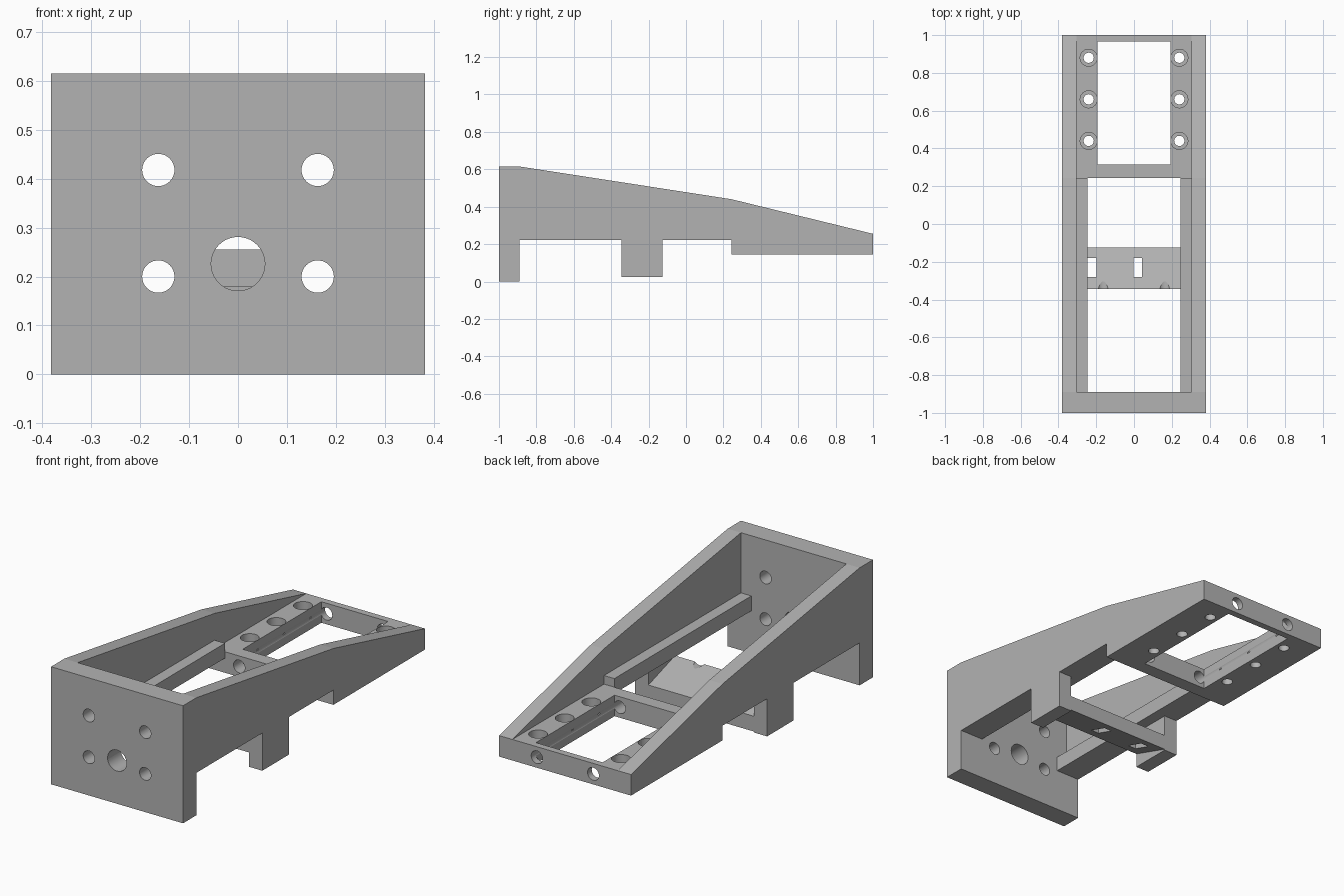
import bpy
import bmesh
import math
from mathutils import Matrix, Vector

if "Cube" in bpy.data.objects:
    bpy.data.objects.remove(bpy.data.objects["Cube"])

grey = bpy.data.materials.new("plain grey")
grey.use_nodes = True
grey.diffuse_color = (0.45, 0.45, 0.45, 1)
grey.node_tree.nodes["Principled BSDF"].inputs["Base Color"].default_value = (0.45, 0.45, 0.45, 1)

HALF, INNER, RAIL = 0.382, 0.305, 0.245   # half widths: outside, between walls, between rails
FRONT, STEP = -0.89, 0.243                # inside of front plate, start of tray
BR0, BR1 = -0.345, -0.125                 # bridge front and back
FLOOR, RAIL_TOP, TRAY_TOP = 0.222, 0.30, 0.255


def finish(name, bm):
    bmesh.ops.recalc_face_normals(bm, faces=bm.faces)
    mesh = bpy.data.meshes.new(name)
    bm.to_mesh(mesh)
    bm.free()
    mesh.materials.append(grey)
    ob = bpy.data.objects.new(name, mesh)
    bpy.context.scene.collection.objects.link(ob)
    return ob


def prism(name, outline, half):
    """Extrude a (y, z) outline across x."""
    bm = bmesh.new()
    face = bm.faces.new([bm.verts.new((-half, y, z)) for y, z in outline])
    side = bmesh.ops.extrude_face_region(bm, geom=[face])["geom"]
    bmesh.ops.translate(bm, vec=(2 * half, 0, 0),
                        verts=[v for v in side if isinstance(v, bmesh.types.BMVert)])
    return finish(name, bm)


def box(x0, x1, y0, y1, z0, z1):
    bm = bmesh.new()
    size = Vector((x1 - x0, y1 - y0, z1 - z0))
    mid = Vector((x0 + x1, y0 + y1, z0 + z1)) / 2
    bmesh.ops.create_cube(bm, size=1, matrix=Matrix.Translation(mid) @ Matrix.Diagonal(size).to_4x4())
    return finish("box_cutter", bm)


def drill(axis, a, b, radius, lo, hi):
    """Cylinder along y at (x, z) or along z at (x, y)."""
    mid = (lo + hi) / 2
    if axis == "y":
        place = Matrix.Translation((a, mid, b)) @ Matrix.Rotation(math.pi / 2, 4, "X")
    else:
        place = Matrix.Translation((a, b, mid))
    bm = bmesh.new()
    bmesh.ops.create_cone(bm, cap_ends=True, segments=40, radius1=radius, radius2=radius,
                          depth=hi - lo, matrix=place)
    return finish("drill_cutter", bm)


def combine(body, other, operation="DIFFERENCE"):
    mod = body.modifiers.new("combine", "BOOLEAN")
    mod.operation, mod.solver, mod.object = operation, "EXACT", other
    bpy.context.view_layer.update()
    graph = bpy.context.evaluated_depsgraph_get()
    mesh = bpy.data.meshes.new_from_object(body.evaluated_get(graph))
    body.modifiers.clear()
    body.data = mesh
    bpy.data.objects.remove(other)


# Solid body from the side profile
frame = prism("mounting_frame", [
    (-1, 0), (FRONT, 0), (FRONT, FLOOR), (BR0, FLOOR), (BR0, 0.025), (BR1, 0.025),
    (BR1, FLOOR), (STEP, FLOOR), (STEP, 0.145), (1, 0.145), (1, TRAY_TOP),
    (STEP, 0.44), (FRONT, 0.615), (-1, 0.615)], HALF)

# Space between the walls: above rails, above tray, under rails, between rails
combine(frame, box(-INNER, INNER, FRONT, STEP, RAIL_TOP, 1))
combine(frame, box(-INNER, INNER, STEP - 0.001, 1.1, TRAY_TOP, 1))
combine(frame, box(-INNER, INNER, BR0 - 0.05, BR1 + 0.05, -0.1, FLOOR))
combine(frame, box(-RAIL, RAIL, FRONT, STEP, -0.1, 0.5))

# Tray opening
combine(frame, box(-0.193, 0.193, 0.315, 0.965, 0, 0.5))

# Tilted bridge plate with two slots
bridge = prism("bridge_plate", [(BR0, 0.10), (BR1, 0.03), (BR1, 0.11), (BR0, 0.18)], INNER + 0.03)
combine(frame, bridge, "UNION")
for left, right in ((-0.245, -0.198), (-0.003, 0.042)):
    combine(frame, box(left, right, -0.28, -0.18, -0.1, 0.21))

# Front plate holes, the lower pair running on through the tray
combine(frame, drill("y", 0, 0.226, 0.055, -1.1, -0.8))
for side in (-1, 1):
    combine(frame, drill("y", side * 0.163, 0.418, 0.033, -1.1, -0.8))
    combine(frame, drill("y", side * 0.163, 0.2, 0.033, -1.1, 1.1))
    # Counterbored screw holes in the tray
    for y in (0.44, 0.66, 0.88):
        combine(frame, drill("z", side * 0.24, y, 0.027, 0, 0.24))
        combine(frame, drill("z", side * 0.24, y, 0.045, 0.2, 0.3))

# Smooth round bores, sharp edges elsewhere
bpy.ops.object.select_all(action="DESELECT")
frame.select_set(True)
bpy.context.view_layer.objects.active = frame
bpy.ops.object.shade_smooth_by_angle(angle=math.radians(15))
# Keep the gentle bends in the walls crisp by leaving large faces flat
for poly in frame.data.polygons:
    if len(poly.vertices) > 4 or poly.area > 0.02:
        poly.use_smooth = False
